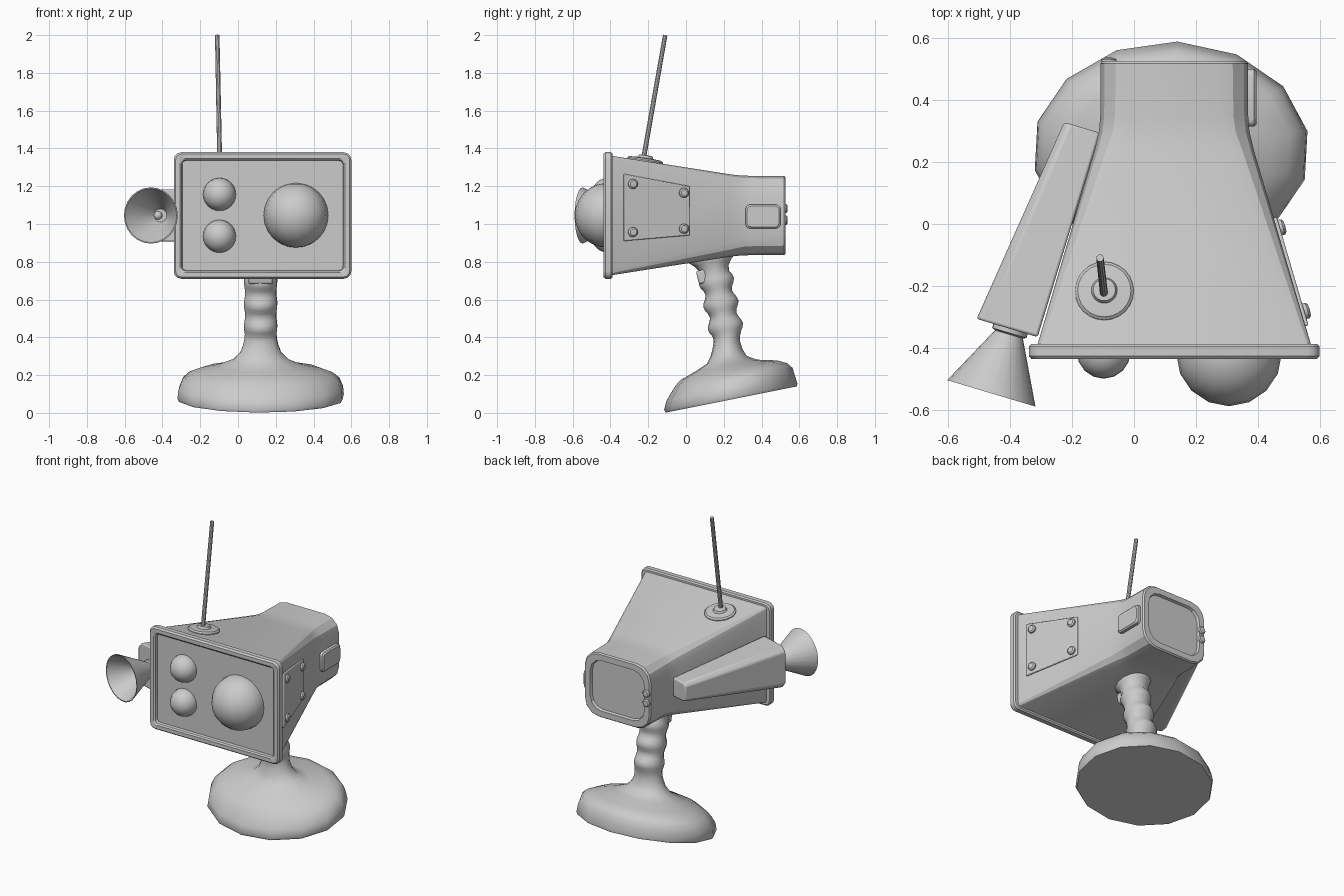
import bpy, bmesh, math
from mathutils import Vector, Matrix

if "Cube" in bpy.data.objects:
    bpy.data.objects.remove(bpy.data.objects["Cube"])

CX, CZ = 0.13, 1.045   # body axis


def finish(name, bm, angle=35, bevel=0.0, segs=2):
    bmesh.ops.recalc_face_normals(bm, faces=bm.faces)
    me = bpy.data.meshes.new(name)
    bm.to_mesh(me)
    bm.free()
    ob = bpy.data.objects.new(name, me)
    bpy.context.collection.objects.link(ob)
    if bevel:
        mod = ob.modifiers.new("bevel", 'BEVEL')
        mod.width, mod.segments = bevel, segs
        mod.limit_method, mod.angle_limit = 'ANGLE', math.radians(40)
    bpy.ops.object.select_all(action='DESELECT')
    ob.select_set(True)
    bpy.context.view_layer.objects.active = ob
    bpy.ops.object.shade_smooth_by_angle(angle=math.radians(angle))
    return ob


def loft(name, rings, **kw):
    """Skin equal-length point rings and cap both ends."""
    bm = bmesh.new()
    vs = [[bm.verts.new(p) for p in r] for r in rings]
    n = len(vs[0])
    for a, b in zip(vs, vs[1:]):
        for i in range(n):
            j = (i + 1) % n
            bm.faces.new((a[i], a[j], b[j], b[i]))
    bm.faces.new(vs[0])
    bm.faces.new(vs[-1])
    return finish(name, bm, **kw)


def rrect(y, hw, hh, r, segs=3, cx=CX, cz=CZ):
    """Rounded rectangle in the xz plane."""
    pts = []
    for k, (sx, sz) in enumerate(((1, 1), (-1, 1), (-1, -1), (1, -1))):
        for i in range(segs + 1):
            a = math.pi / 2 * (k + i / segs)
            pts.append((cx + sx * (hw - r) + r * math.cos(a), y,
                        cz + sz * (hh - r) + r * math.sin(a)))
    return pts


def lathe(name, profile, origin, axis, n=20, **kw):
    """Revolve (radius, distance) pairs around an axis."""
    q = Vector(axis).to_track_quat('Z', 'Y')
    o = Vector(origin)
    rings = [[o + q @ Vector((max(r, 0.001) * math.cos(2 * math.pi * i / n),
                              max(r, 0.001) * math.sin(2 * math.pi * i / n), d))
              for i in range(n)] for r, d in profile]
    return loft(name, rings, **kw)


def ball(name, loc, r, u=16, v=12):
    bm = bmesh.new()
    bmesh.ops.create_uvsphere(bm, u_segments=u, v_segments=v, radius=r,
                              matrix=Matrix.Translation(loc))
    return finish(name, bm, angle=60)


# Tapered body with chamfered rear and recessed rear panel
loft("body", [rrect(*a) for a in (
    (-0.40, 0.445, 0.317, 0.02), (0.24, 0.257, 0.217, 0.075),
    (0.30, 0.243, 0.211, 0.09), (0.35, 0.239, 0.21, 0.095),
    (0.518, 0.239, 0.21, 0.10), (0.527, 0.232, 0.203, 0.098),
    (0.527, 0.195, 0.165, 0.08), (0.51, 0.19, 0.16, 0.078))], angle=28)

# Front bezel with recessed face
loft("front_bezel", [rrect(*a) for a in (
    (-0.388, 0.455, 0.32, 0.03), (-0.388, 0.462, 0.327, 0.034),
    (-0.396, 0.47, 0.335, 0.04), (-0.426, 0.47, 0.335, 0.04),
    (-0.437, 0.461, 0.326, 0.034), (-0.437, 0.437, 0.302, 0.025),
    (-0.43, 0.428, 0.293, 0.02), (-0.412, 0.425, 0.29, 0.02))])

# Lenses
ball("large_lens", (0.307, -0.418, 1.046), 0.171)
for i, z in enumerate((1.157, 0.935)):
    ball(f"small_lens_{i + 1}", (-0.098, -0.413, z), 0.087)

# Elliptical base and ribbed grip, skinned along one tilted axis
TILT = Matrix.Translation((0.12, 0.24, 0.071)) @ Matrix.Rotation(math.radians(11.3), 4, 'X')


def stand_ring(v, rx, ry, u, n=14):
    return [TILT @ Vector((rx * math.cos(a), u + ry * math.sin(a), v))
            for a in (math.radians(10.3) + 2 * math.pi * i / n for i in range(n))]


base = [(0, 0.44, 0.355, 0), (0.015, 0.448, 0.36, 0), (0.06, 0.443, 0.347, 0.008),
        (0.10, 0.425, 0.327, 0.024), (0.13, 0.39, 0.302, 0.026), (0.155, 0.33, 0.26, 0.02),
        (0.18, 0.23, 0.17, 0.005), (0.21, 0.15, 0.108, 0.017),
        (0.25, 0.11, 0.085, 0.025), (0.29, 0.094, 0.074, 0.032), (0.32, 0.088, 0.071, 0.04)]
grip = []
for i in range(17):
    v = 0.345 + i * 0.0203
    w = math.cos(2 * math.pi * (v - 0.386) / 0.122)
    grip.append((v, 0.087 + 0.003 * w, 0.083 + 0.012 * w, 0.045))
top = [(0.70, 0.088, 0.08, 0.045), (0.73, 0.092, 0.10, 0.045), (0.755, 0.10, 0.13, 0.045),
       (0.79, 0.10, 0.13, 0.045)]
loft("stand", [stand_ring(*r) for r in base + grip + top], angle=60)

# Trigger on the grip
bm = bmesh.new()
bmesh.ops.create_cube(bm, size=1, matrix=Matrix.Translation((0.12, 0.09, 0.722))
                      @ Matrix.Rotation(math.radians(14), 4, 'X')
                      @ Matrix.Diagonal((0.13, 0.06, 0.07, 1)))
finish("trigger", bm, bevel=0.01)

# Side arm that carries the horn
AX = Vector((-0.286, -0.958, 0))
SIDE = Vector((0.958, -0.286, 0))


def arm_ring(c, hw, hh):
    return [Vector((c[0], c[1], CZ)) + SIDE * hw * a + Vector((0, 0, hh * b))
            for a, b in ((1, 1), (-0.7, 1), (-1, 0.75), (-1, -0.75), (-0.7, -1), (1, -1))]


loft("horn_arm", [arm_ring((-0.41, -0.336), 0.103, 0.138),
                  arm_ring((-0.168, 0.312), 0.06, 0.06)], bevel=0.008)

# Hollow horn with inner knob
HORN = Vector((-0.402, -0.349, CZ))
lathe("horn", [(0, -0.02), (0.058, -0.02), (0.058, 0.003), (0.047, 0.008), (0.149, 0.207),
               (0.143, 0.207), (0.035, 0.03), (0, 0.03)], HORN, AX, n=24)
lathe("horn_knob_stem", [(0.012, 0.02), (0.012, 0.07)], HORN, AX, n=10)
ball("horn_knob", HORN + AX * 0.075, 0.023, 12, 8)

# Antenna
lathe("antenna_base", [(0.095, -0.02), (0.095, 0.006), (0.086, 0.014), (0.042, 0.017),
                       (0.036, 0.03), (0, 0.033)], (-0.096, -0.217, 1.333), (0, 0.151, 0.988), n=24)
foot, tip = Vector((-0.097, -0.226, 1.34)), Vector((-0.11, -0.11, 2.0))
lathe("antenna_rod", [(0.013, 0), (0.012, (tip - foot).length)], foot, tip - foot, n=10)

# Screwed plate on the slanted right side
NORMAL = Vector((0.957, 0.281, 0)).normalized()


def on_side(y, z, out):
    return Vector((0.575 - 0.2937 * (y + 0.40), y, z)) + NORMAL * out


corners = ((-0.33, 1.265), (0.02, 1.20), (0.02, 0.94), (-0.33, 0.91))
loft("side_plate", [[on_side(y, z, d) for y, z in corners] for d in (-0.02, 0.01)], bevel=0.005)
for i, (y, z) in enumerate(((-0.285, 1.212), (-0.015, 1.165), (-0.015, 0.975), (-0.285, 0.957))):
    lathe(f"side_screw_{i + 1}", [(0.026, 0), (0.026, 0.014), (0.018, 0.021), (0, 0.022)],
          on_side(y, z, 0.006), NORMAL, n=12)

# Raised rear side button
turn = Matrix.Rotation(math.radians(90), 4, 'Z')
rings = [rrect(d, hw, hh, 0.022, cx=0, cz=1.04) for d, hw, hh in
         ((0.02, 0.093, 0.063), (-0.018, 0.093, 0.063), (-0.026, 0.085, 0.055))]
loft("side_button", [[Matrix.Translation((0.37, 0.408, 0)) @ turn @ Vector(p) for p in r]
                     for r in rings])

# Rear screws
for i, z in enumerate((1.082, 1.02)):
    lathe(f"rear_screw_{i + 1}", [(0.025, -0.01), (0.025, 0.006), (0.018, 0.012), (0, 0.013)],
          (-0.082, 0.525, z), (0, 1, 0), n=12)
